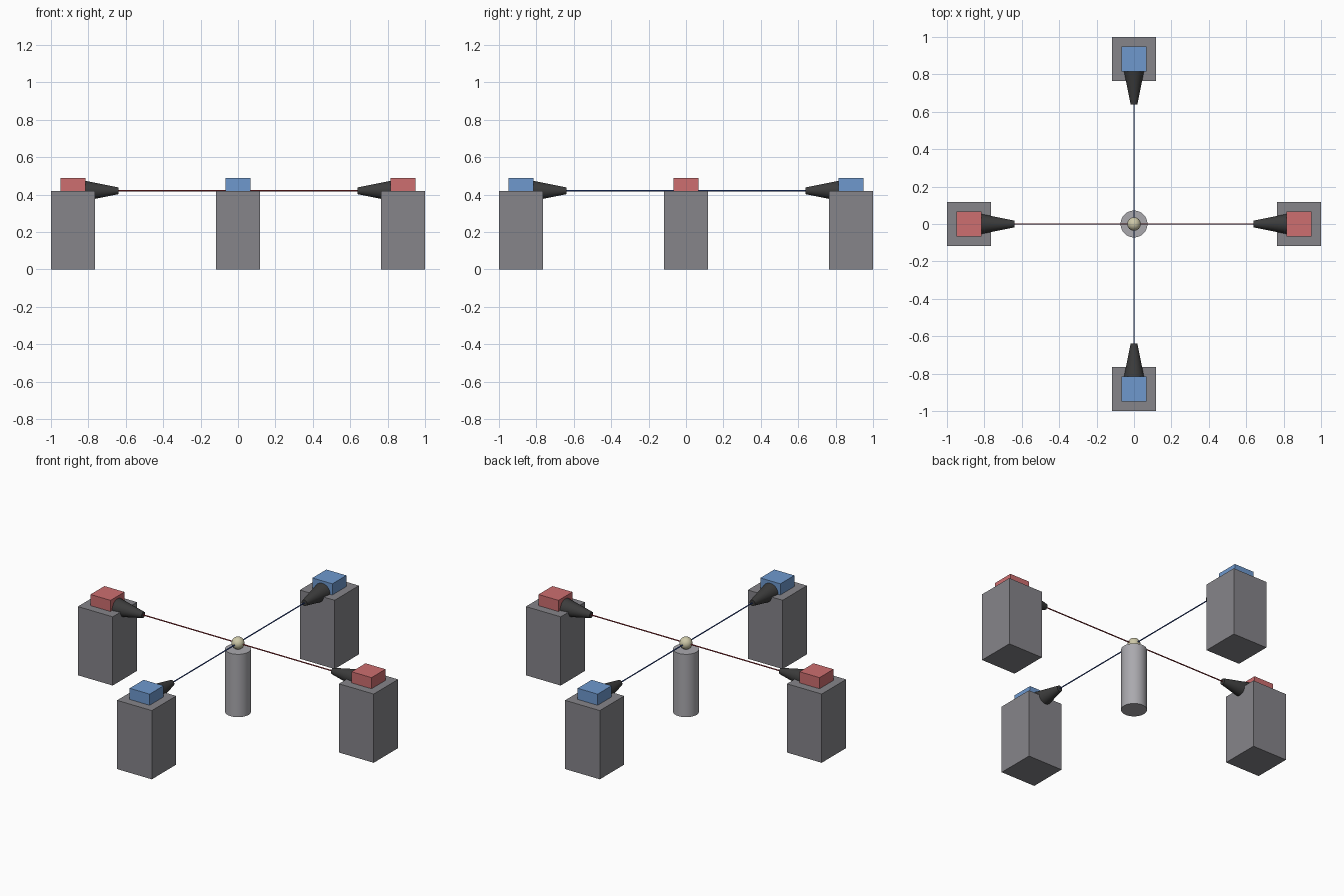
import bpy, math
from mathutils import Vector

if "Cube" in bpy.data.objects:
    bpy.data.objects.remove(bpy.data.objects["Cube"])


def material(name, r, g, b):
    lin = lambda c: c / 12.92 if c <= 0.04045 else ((c + 0.055) / 1.055) ** 2.4
    m = bpy.data.materials.new(name)
    m.diffuse_color = (lin(r / 255), lin(g / 255), lin(b / 255), 1)
    m.use_nodes = True
    m.node_tree.nodes["Principled BSDF"].inputs["Base Color"].default_value = m.diffuse_color
    return m


GRAY = material("pillar_gray", 134, 133, 138)
SILVER = material("post_silver", 170, 169, 174)
RED = material("red", 205, 110, 112)
BLUE = material("blue", 110, 153, 206)
BLACK = material("nozzle_black", 60, 60, 60)
CREAM = material("ball_cream", 205, 200, 168)
RED_BEAM = material("beam_red", 160, 50, 55)
BLUE_BEAM = material("beam_blue", 50, 80, 160)

TOP = 0.42       # pillar height and beam level
REACH = 0.8825   # pillar distance from the centre


def finish(name, mat, smooth=False):
    ob = bpy.context.object
    ob.name = name
    ob.data.materials.append(mat)
    if smooth:
        bpy.ops.object.shade_smooth_by_angle(angle=math.radians(40))


def block(name, x, y, z0, z1, width, mat):
    bpy.ops.mesh.primitive_cube_add(size=1, location=(x, y, (z0 + z1) / 2))
    bpy.context.object.scale = (width, width, z1 - z0)
    bpy.ops.object.transform_apply(location=False, rotation=False, scale=True)
    finish(name, mat)


def taper(name, start, end, r1, r2, mat, sides=32):
    start, end = Vector(start), Vector(end)
    axis = end - start
    bpy.ops.mesh.primitive_cone_add(
        vertices=sides, radius1=r1, radius2=r2, depth=axis.length,
        location=(start + end) / 2,
        rotation=axis.to_track_quat('Z', 'Y').to_euler())
    finish(name, mat, True)


# Four stations: pillar, coloured box and nozzle pointing at the centre
for side, dx, dy, mat in (("right", 1, 0, RED), ("left", -1, 0, RED),
                          ("back", 0, 1, BLUE), ("front", 0, -1, BLUE)):
    x, y = dx * REACH, dy * REACH
    block(side + "_pillar", x, y, 0, TOP, 0.235, GRAY)
    block(side + "_box", x, y, TOP, TOP + 0.068, 0.135, mat)
    taper(side + "_nozzle", (dx * 0.84, dy * 0.84, TOP), (dx * 0.64, dy * 0.64, TOP),
          0.058, 0.018, BLACK)

# Crossing beams between opposite nozzles
taper("red_beam", (-0.65, 0, TOP), (0.65, 0, TOP), 0.0035, 0.0035, RED_BEAM, 12)
taper("blue_beam", (0, -0.65, TOP), (0, 0.65, TOP), 0.0035, 0.0035, BLUE_BEAM, 12)

# Central post carrying the ball
taper("centre_post", (0, 0, 0), (0, 0, 0.384), 0.072, 0.072, SILVER)
bpy.ops.mesh.primitive_uv_sphere_add(segments=32, ring_count=16, radius=0.036,
                                     location=(0, 0, TOP))
finish("centre_ball", CREAM, True)
